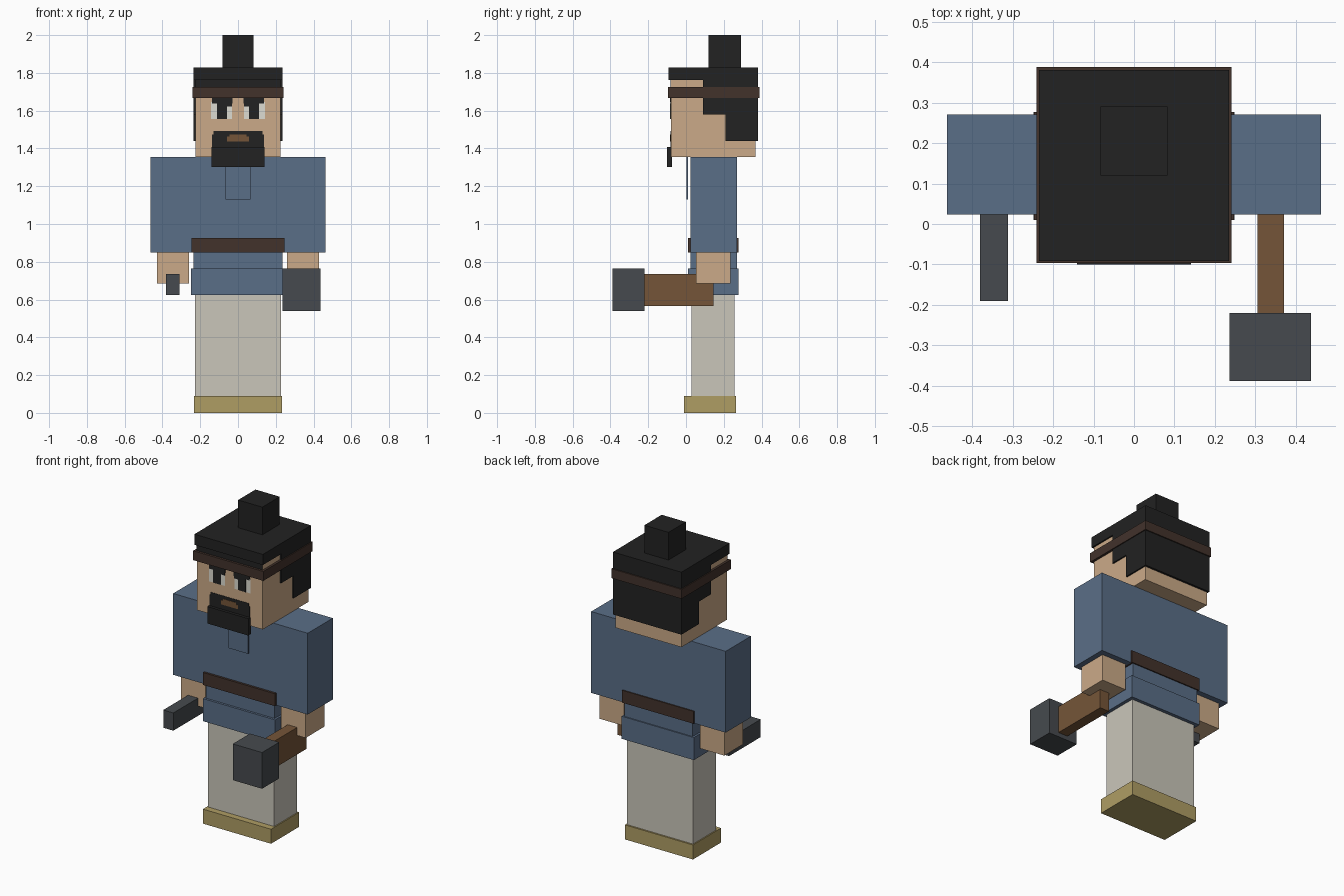
import bpy
import bmesh

cube = bpy.data.objects.get("Cube")
if cube:
    bpy.data.objects.remove(cube, do_unlink=True)


def material(name, hex_code):
    """Flat material from an sRGB hex code."""
    srgb = [int(hex_code[i:i + 2], 16) / 255 for i in (0, 2, 4)]
    colour = [((c + 0.055) / 1.055) ** 2.4 for c in srgb] + [1]
    mat = bpy.data.materials.new(name)
    mat.use_nodes = True
    mat.diffuse_color = colour
    shader = next(n for n in mat.node_tree.nodes if n.type == "BSDF_PRINCIPLED")
    shader.inputs["Base Color"].default_value = colour
    shader.inputs["Roughness"].default_value = 0.9
    return mat


blue = material("blue cloth", "5a6e87")
skin = material("skin", "cbaa88")
black = material("black hair", "222222")
cream = material("cream trousers", "cac6ba")
straw = material("straw sandals", "af9d64")
dark_brown = material("dark brown band", "42322b")
wood = material("wood brown", "755538")
metal = material("dark metal", "464a4e")
white = material("eye white", "dedcd2")


def prism(name, profile, x0, x1, mat):
    """Extrude a (y, z) profile from x0 to x1."""
    bm = bmesh.new()
    face = bm.faces.new([bm.verts.new((x0, y, z)) for y, z in profile])
    new = bmesh.ops.extrude_face_region(bm, geom=[face])["geom"]
    for v in new:
        if isinstance(v, bmesh.types.BMVert):
            v.co.x = x1
    bmesh.ops.recalc_face_normals(bm, faces=bm.faces)
    mesh = bpy.data.meshes.new(name)
    bm.to_mesh(mesh)
    bm.free()
    mesh.materials.append(mat)
    obj = bpy.data.objects.new(name, mesh)
    bpy.context.collection.objects.link(obj)
    return obj


def box(name, x, y, z, mat):
    """Box from (min, max) pairs; a single x is a half width."""
    x0, x1 = x if isinstance(x, tuple) else (-x, x)
    profile = [(y[0], z[0]), (y[1], z[0]), (y[1], z[1]), (y[0], z[1])]
    return prism(name, profile, x0, x1, mat)


def pair(name, x, y, z, mat):
    """Mirrored boxes on both sides."""
    box("left_" + name, x, y, z, mat)
    box("right_" + name, (-x[1], -x[0]), y, z, mat)


# Legs and feet
box("sandals", 0.234, (-0.01, 0.266), (0, 0.09), straw)
box("trousers", 0.227, (0.03, 0.256), (0.09, 0.63), cream)

# Jacket, belt and arms
box("jacket_body", 0.235, (0.024, 0.27), (0.64, 1.355), blue)
box("jacket_hem", 0.248, (0.01, 0.277), (0.625, 0.765), blue)
box("belt", 0.247, (0.01, 0.277), (0.85, 0.927), dark_brown)
box("collar_flap", 0.067, (0.002, 0.011), (1.13, 1.355), blue)
pair("sleeve", (0.235, 0.462), (0.024, 0.27), (0.85, 1.355), blue)
pair("hand", (0.26, 0.428), (0.052, 0.235), (0.685, 0.85), skin)

# Tools
box("hammer_handle", (0.305, 0.37), (-0.22, 0.145), (0.567, 0.735), wood)
box("hammer_head", (0.236, 0.437), (-0.388, -0.22), (0.54, 0.765), metal)
box("chisel", (-0.38, -0.311), (-0.19, 0.12), (0.625, 0.735), metal)

# Head and hair
box("head", 0.226, (-0.08, 0.368), (1.355, 1.765), skin)
box("hair_cap", 0.235, (-0.092, 0.381), (1.762, 1.828), black)
box("topknot", 0.083, (0.12, 0.29), (1.828, 2.0), black)
hair_steps = [(0.09, 1.762), (0.09, 1.58), (0.21, 1.58),
              (0.21, 1.44), (0.381, 1.44), (0.381, 1.762)]
prism("stepped_back_hair", hair_steps, -0.235, 0.235, black)
box("headband", 0.241, (-0.096, 0.388), (1.667, 1.725), dark_brown)
box("chin_beard", 0.141, (-0.1, -0.075), (1.302, 1.407), black)


# Face details as layered thin plates
def layer(depth):
    return (-0.08 - 0.002 * depth, -0.079)


box("fringe", 0.226, layer(1), (1.72, 1.763), black)
box("moustache", 0.138, layer(1), (1.407, 1.475), black)
box("moustache_top", 0.13, layer(1), (1.475, 1.492), black)
box("mouth", 0.058, layer(2), (1.437, 1.463), wood)
box("upper_lip", 0.045, layer(2), (1.463, 1.474), wood)
pair("eye_white", (0.033, 0.142), layer(1), (1.557, 1.645), white)
pair("pupil", (0.058, 0.112), layer(2), (1.557, 1.645), black)
pair("brow", (0.03, 0.138), layer(3), (1.638, 1.668), black)
pair("brow_inner", (0.033, 0.06), layer(2), (1.622, 1.64), black)
